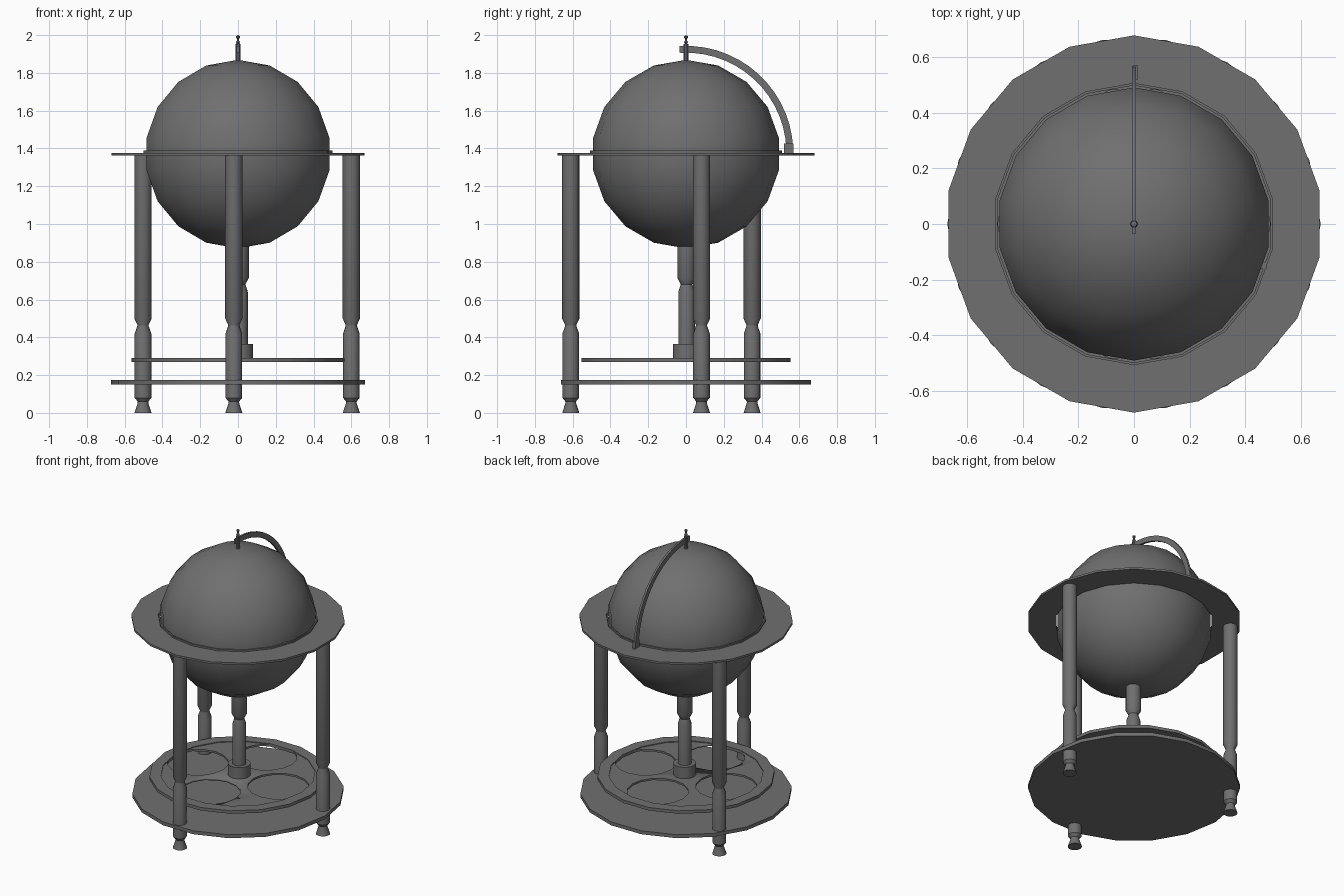
import bpy, bmesh
from math import sin, cos, pi, radians

if "Cube" in bpy.data.objects:
    bpy.data.objects.remove(bpy.data.objects["Cube"])

dark = bpy.data.materials.new("dark_grey")
dark.diffuse_color = (0.16, 0.16, 0.16, 1)
dark.use_nodes = True
dark.node_tree.nodes["Principled BSDF"].inputs["Base Color"].default_value = dark.diffuse_color


def finish(bm, name, smooth=35):
    bmesh.ops.remove_doubles(bm, verts=bm.verts, dist=1e-5)
    bmesh.ops.recalc_face_normals(bm, faces=bm.faces)
    me = bpy.data.meshes.new(name)
    bm.to_mesh(me)
    bm.free()
    me.materials.append(dark)
    ob = bpy.data.objects.new(name, me)
    bpy.context.collection.objects.link(ob)
    bpy.ops.object.select_all(action='DESELECT')
    ob.select_set(True)
    bpy.context.view_layer.objects.active = ob
    bpy.ops.object.shade_smooth_by_angle(angle=radians(smooth))
    return ob


def lathe(name, profile, sides, at=(0, 0), phase=0.0, closed=False):
    """Spin (radius, z) points around a vertical axis."""
    bm = bmesh.new()
    rings = []
    for r, z in profile:
        rings.append([bm.verts.new((at[0] + r * cos(phase + 2 * pi * i / sides),
                                    at[1] + r * sin(phase + 2 * pi * i / sides), z))
                      for i in range(sides)])
    pairs = list(zip(rings, rings[1:]))
    if closed:
        pairs.append((rings[-1], rings[0]))
    for a, b in pairs:
        for i in range(sides):
            j = (i + 1) % sides
            bm.faces.new((a[i], a[j], b[j], b[i]))
    if not closed:
        for ring, (r, z) in ((rings[0], profile[0]), (rings[-1], profile[-1])):
            if r > 1e-4:
                bm.faces.new(ring)
    return finish(bm, name)


def box(name, center, size):
    bm = bmesh.new()
    bmesh.ops.create_cube(bm, size=1)
    for v in bm.verts:
        v.co = [c + k * s for c, k, s in zip(center, v.co, size)]
    return finish(bm, name)


# Globe: 18 segments, 9 latitude bands
R, CZ = 0.499, 1.37
lathe("globe", [(R * sin(pi * k / 9), CZ - R * cos(pi * k / 9)) for k in range(10)],
      18, phase=pi / 2)

# Horizon ring with a small raised inner lip
lathe("horizon_ring", [(0.679, 1.363), (0.679, 1.377), (0.508, 1.377), (0.508, 1.388),
                       (0.499, 1.388), (0.499, 1.363)], 18, phase=pi / 2, closed=True)

# Three turned legs
leg = [(0.045, 0), (0.028, 0.053), (0.028, 0.06), (0.044, 0.08), (0.044, 0.42),
       (0.030, 0.46), (0.030, 0.466), (0.046, 0.5), (0.046, 1.366)]
for name, pos in (("front_leg", (-0.022, -0.61)), ("right_leg", (0.6, 0.082)),
                  ("back_left_leg", (-0.503, 0.35))):
    lathe(name, leg, 16, pos)

# Central post with base collar
lathe("center_post", [(0.072, 0.285), (0.072, 0.365), (0.044, 0.365), (0.044, 0.64),
                      (0.031, 0.68), (0.049, 0.715), (0.049, 0.9)], 16, (0.008, 0.003))

# Solid bottom shelf
lathe("bottom_shelf", [(0.672, 0.15), (0.672, 0.174)], 18)

# Pierced shelf: rim plus plate with four round holes
lathe("upper_shelf_rim", [(0.563, 0.27), (0.563, 0.291), (0.49, 0.291), (0.49, 0.27)],
      18, closed=True)
plate = lathe("upper_shelf_plate", [(0.51, 0.273), (0.51, 0.286)], 36)
for k in range(4):
    a = k * pi / 2
    hole = lathe("hole_cutter", [(0.195, 0.2), (0.195, 0.35)], 16,
                 (0.312 * cos(a), 0.312 * sin(a)))
    hole.hide_render = True
    mod = plate.modifiers.new("hole", 'BOOLEAN')
    mod.object, mod.operation, mod.solver = hole, 'DIFFERENCE', 'EXACT'
    bpy.context.view_layer.objects.active = plate
    bpy.ops.object.modifier_apply(modifier=mod.name)
    bpy.data.objects.remove(hole)

# Meridian arm: quarter arc over the back of the globe
bm = bmesh.new()
prev = None
N = 14
for k in range(N + 1):
    a = radians(2 + 91 * k / N)
    sec = [bm.verts.new((x, r * cos(a), 1.375 + r * sin(a)))
           for x, r in ((-0.007, 0.532), (0.007, 0.532), (0.007, 0.568), (-0.007, 0.568))]
    if prev:
        for i in range(4):
            j = (i + 1) % 4
            bm.faces.new((prev[i], prev[j], sec[j], sec[i]))
    else:
        bm.faces.new(sec)
    prev = sec
bm.faces.new(prev)
finish(bm, "meridian_arm")
box("arm_foot", (0.006, 0.545, 1.4), (0.018, 0.05, 0.05))
box("arm_tip", (0, -0.015, 1.925), (0.014, 0.04, 0.033))

# Pivot pin and finial on top of the globe
lathe("finial", [(0.014, 1.85), (0.014, 1.952), (0.006, 1.956), (0.012, 1.963),
                 (0.005, 1.971), (0.005, 1.98), (0.011, 1.985), (0.011, 1.994),
                 (0.0, 2.0)], 10)

# Small latch at the globe's equator
box("latch", (0.465, -0.15, 1.378), (0.025, 0.025, 0.02))
